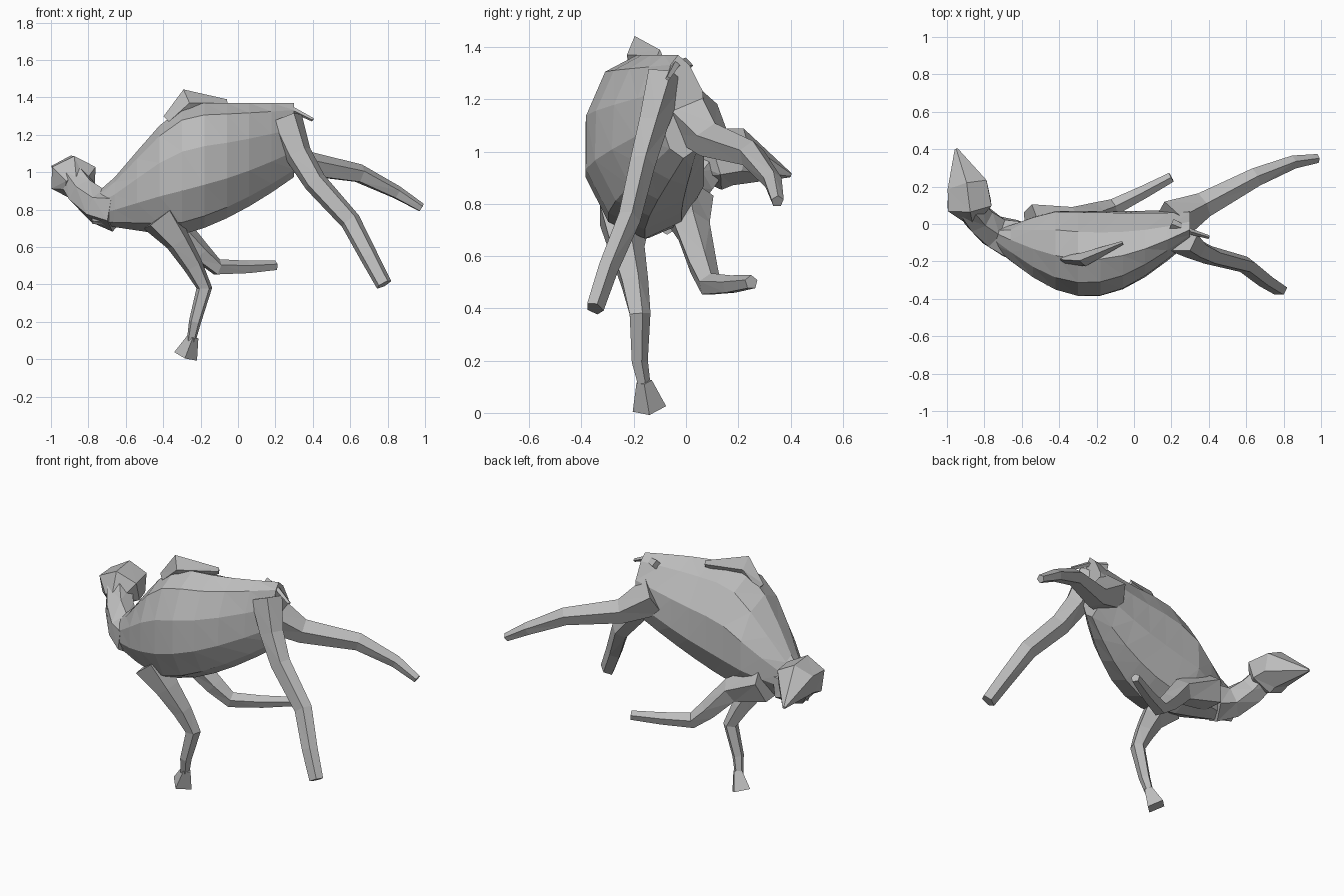
import bpy, bmesh
from math import sin, cos, pi, sqrt
from mathutils import Vector

cube = bpy.data.objects.get("Cube")
if cube:
    bpy.data.objects.remove(cube, do_unlink=True)

grey = bpy.data.materials.new("plain grey")
grey.use_nodes = True
colour = (0.5, 0.5, 0.5, 1)
grey.diffuse_color = colour
grey.node_tree.nodes["Principled BSDF"].inputs["Base Color"].default_value = colour


def loft(name, rings):
    """Skin closed rings into a flat-shaded triangulated part."""
    bm = bmesh.new()
    rows = [[bm.verts.new(point) for point in ring] for ring in rings]
    count = len(rows[0])
    for near, far in zip(rows, rows[1:]):
        for i in range(count):
            following = (i + 1) % count
            bm.faces.new((near[i], near[following], far[following], far[i]))
    bm.faces.new(rows[0][::-1])
    bm.faces.new(rows[-1])
    bmesh.ops.triangulate(bm, faces=bm.faces[:])
    bmesh.ops.recalc_face_normals(bm, faces=bm.faces[:])
    mesh = bpy.data.meshes.new(name)
    bm.to_mesh(mesh)
    bm.free()
    mesh.materials.append(grey)
    part = bpy.data.objects.new(name, mesh)
    bpy.context.collection.objects.link(part)


def turn(step, sides):
    """Cosine and sine of a corner, counted from the topmost one."""
    angle = 2 * pi * step / sides + pi / 2
    return cos(angle), sin(angle)


def limb(name, joints, thick, thin, bulge=0, sides=5, flat=1):
    """Tapering tube through joints, optionally swollen in the middle."""
    points = [Vector(joint) for joint in joints]
    last = len(points) - 1
    overall = points[last] - points[0]
    upright = abs(overall.z) > abs(overall.x)
    reference = Vector((0, 1, 0)) if upright else Vector((0, 0, 1))
    rings = []
    for i, centre in enumerate(points):
        ahead = (points[min(i + 1, last)] - points[max(i - 1, 0)]).normalized()
        side = ahead.cross(reference).normalized()
        depth = side.cross(ahead)
        along = i / last
        radius = thick + (thin - thick) * sqrt(along) + bulge * sin(pi * along)
        ring = []
        for step in range(sides):
            across, up = turn(step, sides)
            ring.append(centre + radius * (side * across + depth * up * flat))
        rings.append(ring)
    loft(name, rings)


def body_ring(along, sides=10):
    """Cross-section of the trunk, from chest (0) to rump (1)."""
    x = -0.78 + 1.08 * along
    swell = sin(pi * along)
    # Belly line rises to the rear, back line drops to the neck
    low = 0.66 + 0.6 * max(x + 0.35, 0) ** 1.5 + 0.15 * max(-0.35 - x, 0)
    high = 1.1 + 0.27 * cos(pi * max(-0.2 - x, 0) / 0.7)
    # Right flank bulges out, left flank stays nearly straight
    right = -0.1 - 0.3 * swell
    left = 0.08 - 0.4 * max(-0.45 - x, 0)
    spine = -0.03 - 0.16 * swell
    middle = (left + right) / 2
    ring = []
    for step in range(sides):
        across, up = turn(step, sides)
        lean = (spine - middle) * max(up, 0) ** 2
        # The loins narrow towards the tail
        across *= 1 - 0.4 * along ** 3 * max(up, 0)
        ring.append((x, middle + lean + across * (left - right) / 2,
                     (low + high) / 2 + up * (high - low) / 2))
    return ring


loft("body", [body_ring(i / 9) for i in range(10)])

# Neck and head, turned to the left side
limb("neck", [(-0.65, -0.08, 0.8), (-0.75, -0.04, 0.82),
              (-0.83, 0.03, 0.89), (-0.88, 0.1, 0.97)],
     thick=0.12, thin=0.08, sides=6)
limb("head", [(-0.87, 0.04, 0.93), (-0.88, 0.1, 0.97),
              (-0.89, 0.2, 0.98), (-0.95, 0.4, 0.91)],
     thick=0.06, thin=0.01, bulge=0.12, sides=6, flat=0.9)

# Shoulder crest and tail
limb("shoulder_crest", [(-0.37, -0.19, 1.27), (-0.27, -0.19, 1.37), (-0.06, -0.1, 1.37)],
     thick=0.02, thin=0.01, bulge=0.025, sides=4, flat=2)
limb("tail", [(0.2, 0, 1.33), (0.3, -0.04, 1.33), (0.4, -0.07, 1.28)],
     thick=0.03, thin=0.01, sides=4)

# Hind legs, stretched backwards
limb("right_hind_leg", [(0.25, -0.08, 1.28), (0.32, -0.13, 1.1), (0.41, -0.17, 0.95),
                        (0.6, -0.22, 0.74), (0.7, -0.3, 0.55), (0.78, -0.35, 0.4)],
     thick=0.1, thin=0.045, flat=0.8)
limb("left_hind_leg", [(0.2, 0.01, 1.15), (0.37, 0.1, 1.04), (0.65, 0.25, 0.99),
                       (0.85, 0.33, 0.89), (0.98, 0.35, 0.81)],
     thick=0.12, thin=0.025)

# Front legs, one planted and one folded back
limb("right_front_leg", [(-0.42, -0.24, 0.76), (-0.32, -0.23, 0.63), (-0.24, -0.2, 0.5),
                         (-0.18, -0.18, 0.38), (-0.23, -0.18, 0.2), (-0.25, -0.16, 0.1)],
     thick=0.11, thin=0.025)
limb("right_front_hoof", [(-0.24, -0.16, 0.12), (-0.28, -0.14, 0.015)],
     thick=0.03, thin=0.065, sides=4)
limb("left_front_leg", [(-0.55, 0, 0.8), (-0.33, 0.02, 0.71), (-0.2, 0.06, 0.57),
                        (-0.11, 0.09, 0.49), (0.05, 0.17, 0.49), (0.2, 0.25, 0.5)],
     thick=0.11, thin=0.028)
